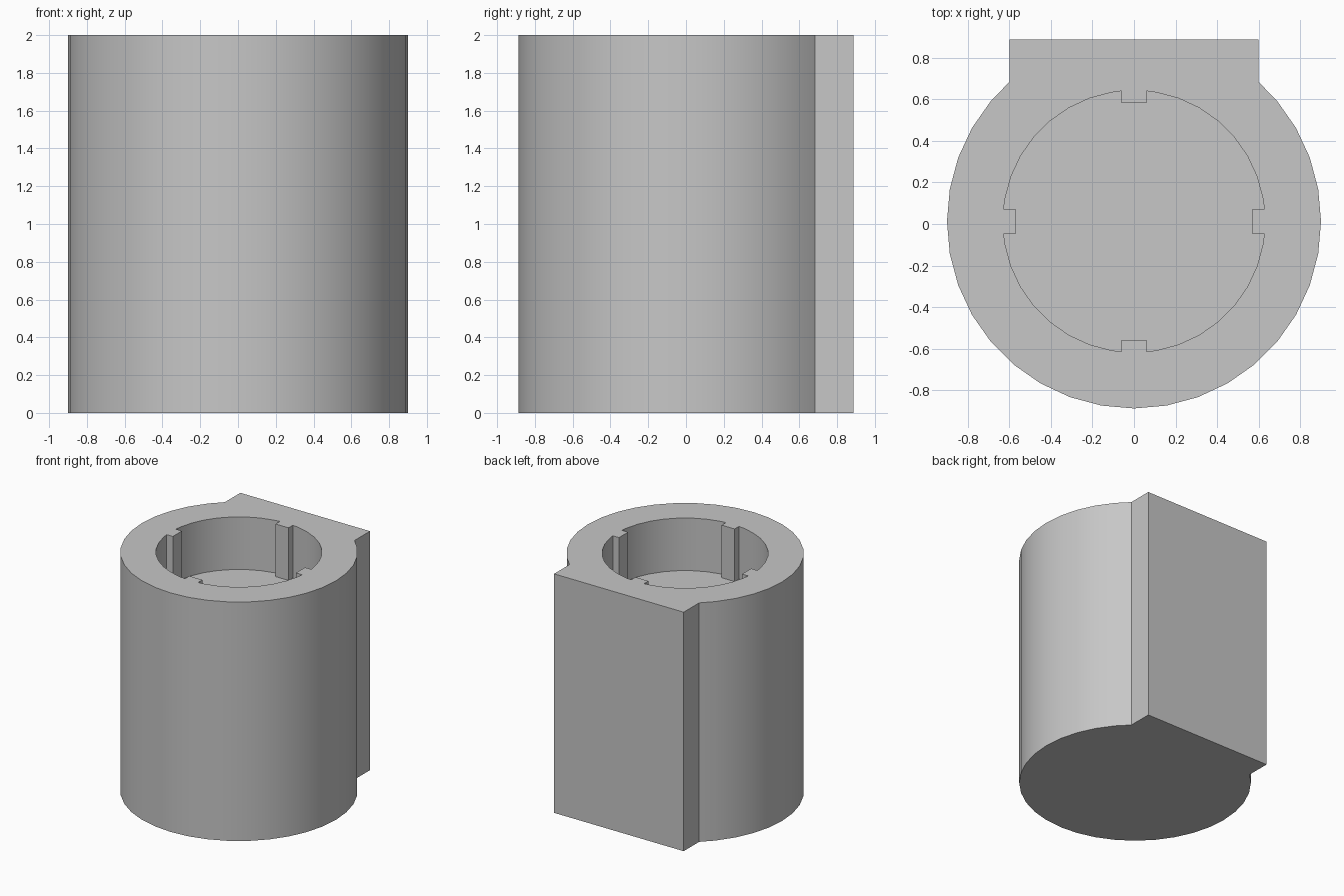
import bpy
import bmesh
from math import cos, sin, acos, degrees, radians

cube = bpy.data.objects.get("Cube")
if cube:
    bpy.data.objects.remove(cube, do_unlink=True)

HEIGHT, FLOOR = 2.0, 1.56
CENTRE_Y = 0.0125
OUTER, BORE = 0.9, 0.63
PAD_HALF, PAD_BACK = 0.6, 0.875
RIB_IN, RIB_HALF = 0.57, 0.06


def polar(radius, angle):
    return radius * cos(radians(angle)), radius * sin(radians(angle))


# Outer outline: round barrel with a flat mounting pad at the back
join = degrees(acos(PAD_HALF / OUTER))
angles = [180 - join] + list(range(140, 401, 10)) + [360 + join]
outer = [polar(OUTER, a) for a in angles]
outer += [(PAD_HALF, PAD_BACK), (-PAD_HALF, PAD_BACK)]

# Socket outline: one quarter with its rib, turned four times
rib_root = (BORE ** 2 - RIB_HALF ** 2) ** 0.5
quarter = [(RIB_IN, -RIB_HALF), (RIB_IN, RIB_HALF), (rib_root, RIB_HALF)]
quarter += [polar(BORE, a) for a in range(10, 90, 10)]
quarter += [(RIB_HALF, rib_root)]
inner = []
for _ in range(4):
    inner += quarter
    quarter = [(-y, x) for x, y in quarter]

bm = bmesh.new()


def ring(outline, z):
    return [bm.verts.new((x, y + CENTRE_Y, z)) for x, y in outline]


def wall(lower, upper):
    n = len(lower)
    for i in range(n):
        j = (i + 1) % n
        bm.faces.new((lower[i], lower[j], upper[j], upper[i]))


# Outer wall and base
base, rim = ring(outer, 0), ring(outer, HEIGHT)
wall(base, rim)
bm.faces.new(base[::-1])

# Socket wall and floor
floor, lip = ring(inner, FLOOR), ring(inner, HEIGHT)
wall(lip, floor)
bm.faces.new(floor)

# Flat top between rim and socket
edges = [e for e in bm.edges if all(v.co.z == HEIGHT for v in e.verts)]
bmesh.ops.triangle_fill(bm, edges=edges, use_beauty=True, normal=(0, 0, 1))
bmesh.ops.recalc_face_normals(bm, faces=bm.faces)

mesh = bpy.data.meshes.new("socket_housing")
bm.to_mesh(mesh)
bm.free()
housing = bpy.data.objects.new("socket_housing", mesh)
bpy.context.collection.objects.link(housing)

# Plain grey material
grey = bpy.data.materials.new("light_grey")
grey.use_nodes = True
colour = (0.57, 0.57, 0.57, 1)
grey.diffuse_color = colour
grey.node_tree.nodes["Principled BSDF"].inputs["Base Color"].default_value = colour
mesh.materials.append(grey)

# Smooth round walls, crisp corners
bpy.ops.object.select_all(action="DESELECT")
housing.select_set(True)
bpy.context.view_layer.objects.active = housing
bpy.ops.object.shade_smooth_by_angle(angle=radians(25))
